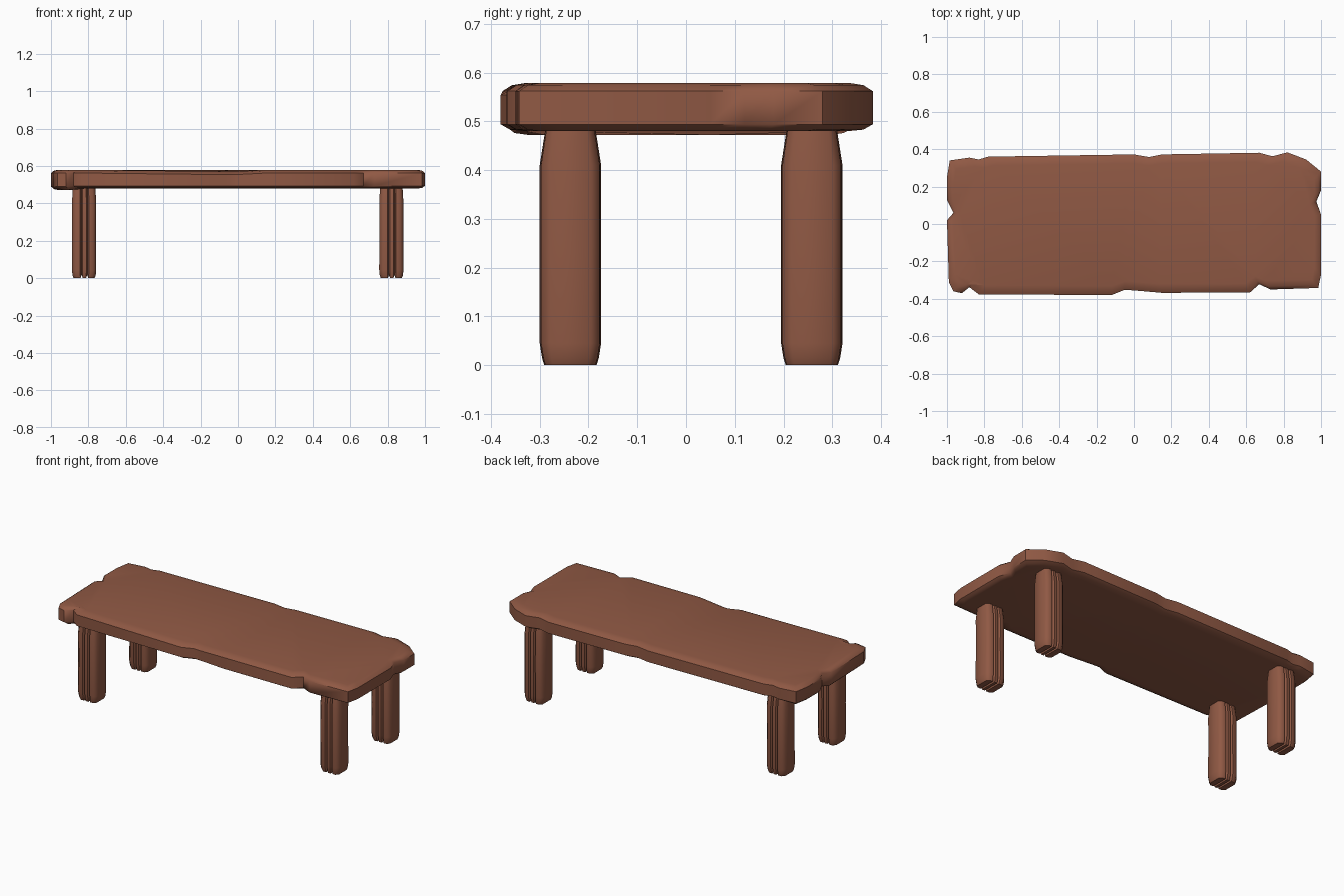
import bpy, bmesh, math

if "Cube" in bpy.data.objects:
    bpy.data.objects.remove(bpy.data.objects["Cube"])

wood = bpy.data.materials.new("brown_wood")
wood.diffuse_color = (0.28, 0.10, 0.058, 1)
wood.use_nodes = True
wood.node_tree.nodes["Principled BSDF"].inputs["Base Color"].default_value = wood.diffuse_color


def loft(name, rings, cap):
    """Skin closed rings of points from bottom to top, then cap both ends."""
    bm = bmesh.new()
    vs = [[bm.verts.new(p) for p in r] for r in rings]
    n = len(vs[0])
    for a, b in zip(vs, vs[1:]):
        for i in range(n):
            j = (i + 1) % n
            bm.faces.new((a[i], a[j], b[j], b[i]))
    cap(bm, vs[0])
    cap(bm, vs[-1])
    bmesh.ops.recalc_face_normals(bm, faces=bm.faces)
    me = bpy.data.meshes.new(name)
    bm.to_mesh(me)
    bm.free()
    me.materials.append(wood)
    ob = bpy.data.objects.new(name, me)
    bpy.context.collection.objects.link(ob)
    bpy.ops.object.select_all(action='DESELECT')
    ob.select_set(True)
    bpy.context.view_layer.objects.active = ob
    bpy.ops.object.shade_smooth_by_angle(angle=math.radians(50))
    return ob


def cap_ngon(bm, ring):
    bmesh.ops.triangulate(bm, faces=[bm.faces.new(ring)])


def cap_strips(bm, ring):
    # front and back points pair up, so grooves run across the end
    n = len(ring)
    for i in range(n // 2 - 1):
        bm.faces.new((ring[i], ring[i + 1], ring[n - 2 - i], ring[n - 1 - i]))


# Seat: plank with a chipped outline and rounded rims
outline = [(-.99, -.31), (-.965, -.36), (-.92, -.37), (-.88, -.338), (-.83, -.376),
           (-.12, -.38), (-.05, -.352), (0, -.355), (.15, -.368), (.62, -.366),
           (.67, -.322), (.73, -.35), (.985, -.342), (1, -.27), (1, .05),
           (.975, .12), (1, .18), (1, .28), (.92, .345), (.82, .383),
           (.74, .362), (.67, .381), (.15, .372), (.08, .358), (0, .372),
           (-.78, .36), (-.83, .345), (-.88, .355), (-.985, .34), (-1, .25),
           (-1, .13), (-.965, .06), (-1, .02)]


def seat_ring(sx, sy, z, dip, worn=0):
    ring = []
    for x, y in outline:
        dz = dip if x < -.9 else 0
        if y < 0 and -.15 < x < .05:
            dz -= worn
        ring.append((x * sx, y * sy, z + dz))
    return ring


loft("seat", [seat_ring(.965, .87, .48, -.008),
              seat_ring(.985, .95, .483, -.007),
              seat_ring(1, 1, .494, -.004),
              seat_ring(1, 1, .562, 0, .008),
              seat_ring(.985, .95, .574, 0, .01),
              seat_ring(.965, .87, .579, 0, .008)], cap_ngon)

# Legs: posts with two grooves on front and back, running under the foot
section = [(-.065, .044, 0), (-.046, .063, 0), (-.022, .062, 0), (-.015, .048, 1),
           (-.008, .061, 0), (.012, .062, 0), (.019, .049, 1), (.026, .061, 0),
           (.049, .06, 0), (.065, .042, 0)]


def leg_ring(cx, cy, sx, sy, z, lift=0):
    front = [(cx + x * sx, cy - y * sy, z + lift * g) for x, y, g in section]
    back = [(cx + x * sx, cy + y * sy, z + lift * g) for x, y, g in reversed(section)]
    return front + back


for side, cx in (("left", -.823), ("right", .82)):
    for end, cy in (("front", -.237), ("back", .258)):
        loft(f"{end}_{side}_leg",
             [leg_ring(cx, cy, .86, .85, .003, .014),
              leg_ring(cx, cy, .95, .92, .014, .012),
              leg_ring(cx, cy, 1, 1, .045),
              leg_ring(cx, cy, .98, 1, .23),
              leg_ring(cx, cy, .99, 1, .41),
              leg_ring(cx, cy, .92, .8, .49)], cap_strips)

# Stand the feet exactly on the floor
for ob in bpy.data.objects:
    if ob.name.endswith("_leg"):
        for v in ob.data.vertices:
            if v.co.z < .004:
                v.co.z = 0
